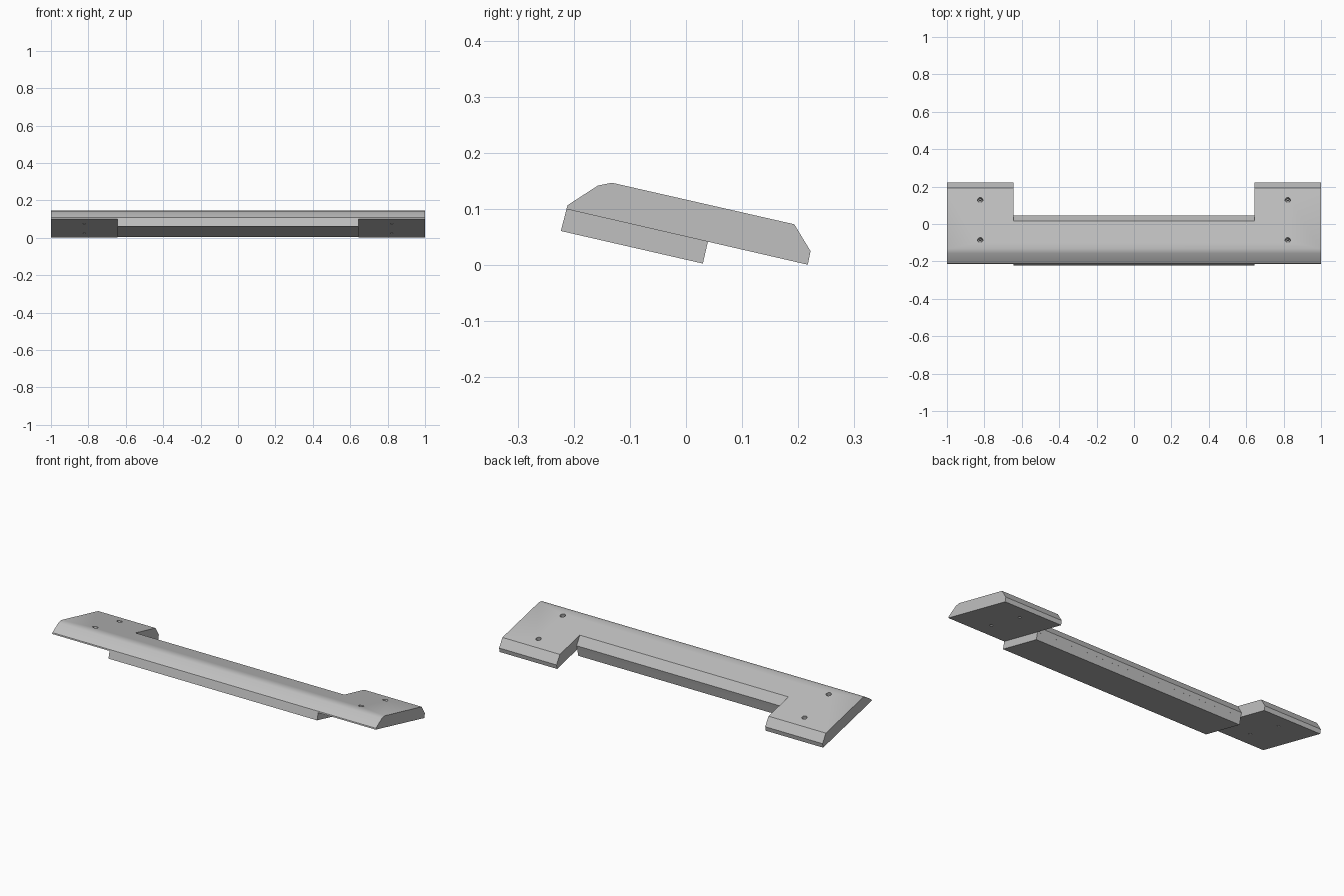
import bpy, bmesh, math
from mathutils import Vector

cube = bpy.data.objects.get("Cube")
if cube:
    bpy.data.objects.remove(cube)

TILT = math.atan(0.228)          # the slab slopes down towards the back
UP = Vector((0, math.sin(TILT), math.cos(TILT)))
INNER = 0.645                    # half width of the middle span

grey = bpy.data.materials.new("plain grey")
grey.use_nodes = True
colour = (0.53, 0.53, 0.53, 1)
grey.diffuse_color = colour
grey.node_tree.nodes["Principled BSDF"].inputs["Base Color"].default_value = colour


def prism(name, profile, half_width):
    """Extrude a (y, z) profile symmetrically along x."""
    bm = bmesh.new()
    face = bm.faces.new([bm.verts.new((-half_width, y, z)) for y, z in profile])
    moved = bmesh.ops.extrude_face_region(bm, geom=[face])["geom"]
    verts = [v for v in moved if isinstance(v, bmesh.types.BMVert)]
    bmesh.ops.translate(bm, verts=verts, vec=(2 * half_width, 0, 0))
    bmesh.ops.recalc_face_normals(bm, faces=bm.faces)
    mesh = bpy.data.meshes.new(name)
    bm.to_mesh(mesh)
    bm.free()
    obj = bpy.data.objects.new(name, mesh)
    bpy.context.collection.objects.link(obj)
    mesh.materials.append(grey)
    return obj


def activate(obj):
    bpy.ops.object.select_all(action='DESELECT')
    obj.select_set(True)
    bpy.context.view_layer.objects.active = obj


def cut(obj, cutter):
    """Subtract the cutter and discard it."""
    cutter.hide_render = True
    mod = obj.modifiers.new("cut", 'BOOLEAN')
    mod.operation = 'DIFFERENCE'
    mod.solver = 'EXACT'
    mod.object = cutter
    activate(obj)
    bpy.ops.object.modifier_apply(modifier=mod.name)
    bpy.data.objects.remove(cutter)


def drill(obj, centre, radius, depth):
    """Drill square to the sloping top, starting above it."""
    above = 0.02
    bpy.ops.mesh.primitive_cylinder_add(
        vertices=24, radius=radius, depth=depth + above,
        location=centre + UP * (above - depth) / 2, rotation=(-TILT, 0, 0))
    cutter = bpy.context.object
    cutter.data.materials.append(grey)
    cut(obj, cutter)


# Full-width slab with sloped front and chamfered back
slab = prism("slab", [(-0.213, 0.10), (-0.211, 0.107), (-0.157, 0.142),
                      (-0.132, 0.147), (0.193, 0.073), (0.222, 0.025),
                      (0.217, 0.001)], 1)

# Notch between the two end pads, leaving a chamfered back edge
cut(slab, prism("notch_cutter", [(0.034, 0.021), (0.045, 0.065), (0.0165, 0.113),
                                 (-0.007, 0.1526), (0.3, 0.2), (0.3, -0.05)], INNER))

# Counterbored screw holes in the end pads
for x in (-0.822, 0.822):
    for y in (-0.086, 0.128):
        top = Vector((x, y, 0.147 - 0.228 * (y + 0.132)))
        drill(slab, top, 0.014, 0.04)
        drill(slab, top, 0.008, 0.1)

# Block under the middle span
block = prism("lower_block", [(-0.223, 0.061), (-0.213, 0.10),
                              (0.039, 0.042), (0.030, 0.003)], INNER)

for obj in (slab, block):
    activate(obj)
    bpy.ops.object.shade_smooth_by_angle(angle=math.radians(30))
